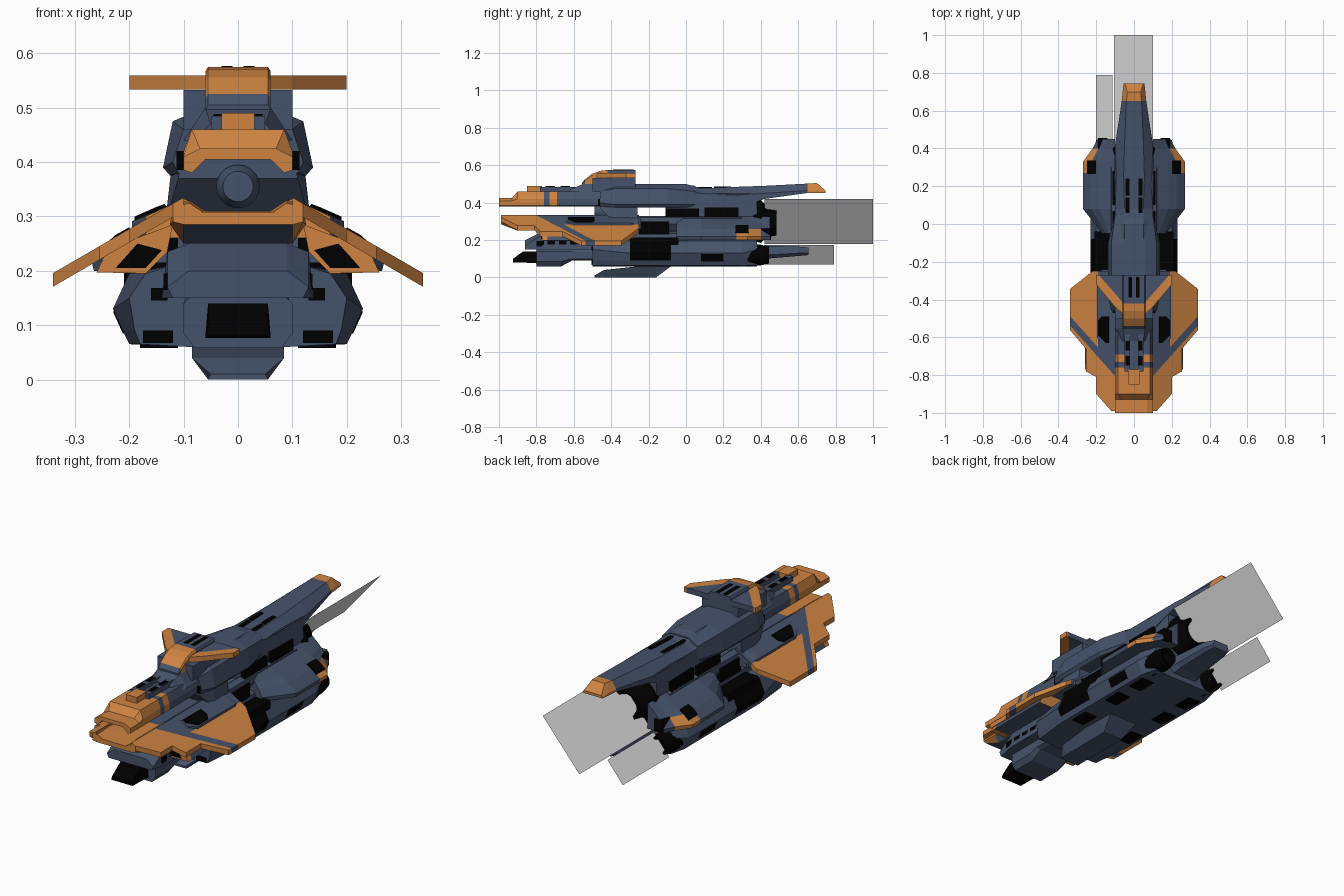
import bpy, bmesh, math
from mathutils import Vector

cube = bpy.data.objects.get("Cube")
if cube:
    bpy.data.objects.remove(cube, do_unlink=True)


def material(name, rgb):
    m = bpy.data.materials.new(name)
    m.use_nodes = True
    m.diffuse_color = (*rgb, 1)
    m.node_tree.nodes["Principled BSDF"].inputs["Base Color"].default_value = (*rgb, 1)
    return m


SLATE = material("slate blue", (.062, .086, .146))
ORANGE = material("burnt orange", (.62, .23, .055))
BLACK = material("matte black", (0, 0, 0))
GREY = material("exhaust grey", (.8, .8, .8))


def finish(name, bm, mats, rule=None, both=False):
    """Mirror if asked, paint faces by rule(x, y, z) and link the object."""
    if both:
        extra = bmesh.ops.duplicate(bm, geom=bm.verts[:] + bm.edges[:] + bm.faces[:])
        for v in extra["geom"]:
            if isinstance(v, bmesh.types.BMVert):
                v.co.x = -v.co.x
    bmesh.ops.recalc_face_normals(bm, faces=bm.faces[:])
    if rule:
        for f in bm.faces:
            c = f.calc_center_median()
            f.material_index = int(rule(abs(c.x), c.y, c.z))
    mesh = bpy.data.meshes.new(name)
    bm.to_mesh(mesh)
    bm.free()
    for m in mats:
        mesh.materials.append(m)
    obj = bpy.data.objects.new(name, mesh)
    bpy.context.scene.collection.objects.link(obj)
    return obj


def loft(name, rings, *mats, rule=None, half=True, both=False):
    """Skin (y, [(x, z)...]) sections; half sections are mirrored over x = 0."""
    bm = bmesh.new()
    loops = []
    for y, pts in rings:
        full = list(pts) + ([(-x, z) for x, z in reversed(pts)] if half else [])
        loops.append([bm.verts.new((x, y, z)) for x, z in full])
    n = len(loops[0])
    for a, b in zip(loops, loops[1:]):
        for i in range(n):
            j = (i + 1) % n
            bm.faces.new((a[i], a[j], b[j], b[i]))
    bm.faces.new(loops[0])
    bm.faces.new(loops[-1])
    return finish(name, bm, mats, rule, both)


def box(name, xs, ys, zs, mat, both=False):
    pts = [(xs[0], zs[0]), (xs[1], zs[0]), (xs[1], zs[1]), (xs[0], zs[1])]
    return loft(name, [(y, pts) for y in ys], mat, half=False, both=both)


def lathe(name, x, z, steps, mat, both=False, sides=20):
    """Round part along y from (y, radius) steps."""
    turn = [math.tau * i / sides for i in range(sides)]
    rings = [(y, [(x + r * math.cos(a), z + r * math.sin(a)) for a in turn]) for y, r in steps]
    obj = loft(name, rings, mat, half=False, both=both)
    bpy.ops.object.select_all(action="DESELECT")
    bpy.context.view_layer.objects.active = obj
    obj.select_set(True)
    bpy.ops.object.shade_smooth_by_angle(angle=math.radians(40))


def wing(name, outline, height, thick, mats, cuts, rule):
    """Mirrored plate from an xy outline, with height(x) and cut lines for paint."""
    bm = bmesh.new()
    face = bm.faces.new([bm.verts.new((x, y, height(x))) for x, y in outline])
    out = bmesh.ops.extrude_face_region(bm, geom=[face])
    for v in out["geom"]:
        if isinstance(v, bmesh.types.BMVert):
            v.co.z -= thick
    for co, no in cuts:
        bmesh.ops.bisect_plane(bm, geom=bm.verts[:] + bm.edges[:] + bm.faces[:],
                               plane_co=Vector(co), plane_no=Vector(no))
    finish(name, bm, mats, rule, both=True)


# Upper nose boom
snout = [(.07, .425), (.1, .41), (.1, .385), (.085, .38), (.06, .405)]
boom = [(.085, .46), (.1, .42), (.1, .385), (.085, .38), (.06, .405)]
loft("upper_boom", [(-1, snout), (-.93, snout), (-.9, boom), (-.76, boom), (-.73, boom),
                    (-.69, boom), (-.45, boom)], ORANGE, SLATE,
     rule=lambda x, y, z: y > -.69 or -.76 < y < -.73)
box("sensor_hump", (-.03, .03), (-.85, -.77), (.45, .49), ORANGE)
box("boom_rail", (.02, .05), (-.78, -.56), (.45, .485), SLATE, True)
box("boom_core", (-.02, .02), (-.77, -.56), (.45, .465), SLATE)
for y in (-.75, -.67):
    box("rail_slot", (.025, .045), (y, y + .05), (.48, .488), BLACK, True)
loft("bridge_plinth", [(-.62, [(.05, .47), (.08, .44)]), (-.55, [(.06, .5), (.1, .44)]),
                       (-.25, [(.06, .5), (.1, .44)])], SLATE)

# Bridge with orange visor and swept delta winglets
loft("bridge", [(y, [(.055, z), (.06, z - .008), (.06, .47)]) for y, z in
                ((-.557, .505), (-.54, .525), (-.5, .555), (-.46, .57), (-.42, .575), (-.27, .575))],
     ORANGE, SLATE, rule=lambda x, y, z: y > -.42 or y < -.535 or z < .48)
box("bridge_side", (.05, .1), (-.5, -.27), (.46, .532), SLATE, True)
wing("bridge_winglet", [(.055, -.48), (.1, -.44), (.2, -.32), (.2, -.27), (.055, -.27)],
     lambda x: .559, .026, [ORANGE, SLATE],
     cuts=[((.055, -.42, 0), (-1.14, 1, 0))],
     rule=lambda x, y, z: y + .42 > 1.14 * (x - .055) + .001)
box("bridge_vent", (.01, .03), (-.39, -.28), (.57, .577), BLACK, True)

# Upper hull, neck and window pillars
shoulder = [(.06, .5), (.12, .475), (.138, .39), (.125, .375)]
loft("upper_hull", [(-.46, [(.06, .47), (.1, .46), (.12, .4), (.11, .38)]), (-.38, shoulder),
                    (-.1, shoulder), (.05, [(.05, .49), (.1, .46), (.1, .39), (.09, .375)])], SLATE)
box("shoulder_grille", (.095, .113), (-.47, -.45), (.385, .42), BLACK, True)
loft("neck", [(-.46, [(.1, .41), (.11, .37)]), (-.37, [(.12, .41), (.135, .28)]),
              (-.26, [(.12, .41), (.135, .28)])], SLATE)
box("rear_core", (-.1, .1), (-.11, .38), (.2, .45), SLATE)
box("core_vent_front", (.09, .115), (-.11, .07), (.305, .37), BLACK, True)
box("core_vent_rear", (.09, .115), (.1, .28), (.31, .375), BLACK, True)
lathe("nose_cannon", 0, .355, [(-.49, .028), (-.48, .03), (-.465, .04), (-.36, .04)], SLATE)

# Spine running to the tail tip
loft("spine", [(-.3, [(.05, .5), (.1, .46), (.1, .42)]), (0, [(.05, .5), (.1, .46), (.1, .4)]),
               (.08, [(.05, .477), (.1, .45), (.1, .38)]), (.25, [(.055, .484), (.105, .44), (.105, .36)]),
               (.42, [(.05, .49), (.1, .45), (.1, .42)]), (.65, [(.04, .502), (.065, .465), (.065, .452)]),
               (.7, [(.035, .505), (.06, .465), (.06, .452)]), (.745, [(.05, .465), (.055, .455), (.055, .452)])],
     SLATE, ORANGE, rule=lambda x, y, z: y > .65)
for name, y, top in (("spine_vent_front", .05, .483), ("spine_vent_rear", .15, .487)):
    box(name, (.025, .045), (y, y + .09), (.47, top), BLACK, True)

# Lower nose boom with a hollow top, and keel
deck = [(.06, .31), (.09, .33), (.12, .32), (.125, .285), (.1, .25)]
loft("lower_boom", [(-.99, [(.065, .308), (.09, .325), (.12, .315), (.12, .29), (.1, .285)]),
                    (-.9, deck), (-.72, deck), (.3, deck)], ORANGE, SLATE,
     rule=lambda x, y, z: y > -.72 or z < .27)
box("deck_vent", (.11, .131), (-.25, -.09), (.23, .3), BLACK, True)
loft("keel", [(-.86, [(.09, .2), (.13, .17), (.12, .15)]), (-.76, [(.09, .25), (.13, .235), (.14, .15)]),
              (.35, [(.09, .25), (.13, .235), (.14, .15)])], SLATE)
loft("intake_frame", [(y, [(.12, .285), (.13, .235), (.17, .195), (.26, .197), (.24, .24)])
                      for y in (-.77, -.74, -.4)], ORANGE, SLATE,
     rule=lambda x, y, z: y > -.73 and z < .23, half=False, both=True)
loft("intake_grille", [(y, [(.14, .238), (.17, .205), (.225, .205), (.185, .25)])
                       for y in (-.775, -.75)], BLACK, half=False, both=True)
for i in range(4):
    box("keel_port", (.1, .137), (-.8 + .06 * i, -.76 + .06 * i), (.165, .195), BLACK, True)


# Drooping main wings with a diagonal stripe
def behind(x, y):
    return y + .78 - 1.12 * (x - .1)


wing("main_wing", [(.1, -.99), (.12, -.99), (.2, -.9), (.2, -.81), (.255, -.78), (.255, -.66),
                   (.34, -.56), (.34, -.345), (.22, -.25), (.1, -.25)],
     lambda x: .335 - .58 * (x - .1), .025, [ORANGE, SLATE],
     cuts=[((.1, -.805, 0), (-1.12, 1, 0)), ((.1, -.755, 0), (-1.12, 1, 0)), ((.19, 0, 0), (1, 0, 0))],
     rule=lambda x, y, z: abs(behind(x, y)) < .026 or (behind(x, y) > 0 and x < .19))
loft("wing_root", [(-.64, [(.06, .31), (.1, .333), (.17, .3), (.17, .26)]),
                   (-.6, [(.06, .31), (.1, .333), (.195, .291), (.195, .26)]),
                   (-.3, [(.06, .31), (.1, .333), (.195, .291), (.195, .26)]),
                   (-.24, [(.06, .305), (.1, .325), (.17, .28), (.17, .26)])], SLATE, ORANGE,
     rule=lambda x, y, z: y < -.635)
loft("wing_vent", [(y, [(.13, .315), (.135, .323), (x, .324 - .44 * (x - .135)), (x, .28)])
                   for y, x in ((-.63, .15), (-.59, .19), (-.51, .19), (-.49, .17))], BLACK, half=False, both=True)

# Chin gun and belly fin
chin = [(.09, .15), (.1, .14), (.1, .085), (.08, .058)]
loft("chin_block", [(-.8, chin), (-.67, chin), (-.61, [(.09, .15), (.1, .14), (.1, .1), (.08, .09)]),
                    (-.35, [(.09, .17), (.1, .14), (.1, .1), (.08, .09)])], SLATE)
loft("chin_gun", [(-.925, [(.055, .1), (.06, .08)]), (-.87, [(.055, .14), (.06, .08)]),
                  (-.78, [(.055, .14), (.06, .075)])], BLACK)
loft("belly_fin", [(-.49, [(.05, .01), (.055, 0)]), (-.44, [(.085, .04), (.055, 0)]),
                   (-.16, [(.085, .07), (.055, 0)]), (-.08, [(.085, .08), (.08, .06)])], SLATE)

# Lower hull
side = [(.12, .21), (.2, .195), (.23, .13), (.212, .09), (.2, .065), (.09, .06)]
slim = [(.12, .21), (.17, .195), (.2, .15), (.19, .09), (.18, .065), (.09, .06)]
loft("lower_hull", [(-.5, slim), (-.3, side), (-.08, side), (.3, side), (.38, slim)], SLATE, BLACK,
     rule=lambda x, y, z: -.3 < y < -.08 and .15 < x and z > .08)
box("frame_rib", (.12, .21), (-.28, -.04), (.17, .215), BLACK, True)
box("hull_grille_low", (.12, .175), (-.506, -.49), (.067, .09), BLACK, True)
box("hull_grille_high", (.13, .16), (-.506, -.49), (.145, .168), BLACK, True)
loft("hull_vent", [(y, [(.18, .125), (.23, .125), (.212, .085), (.18, .085)]) for y in (.08, .2)],
     BLACK, half=False, both=True)
for y in (-.25, 0, .18):
    box("belly_vent", (.11, .18), (y, y + .1), (.058, .07), BLACK, True)


# Rear side pods
def pod(k):
    return [(.1 + (x - .1) * k, z) for x, z in
            ((0.1, .325), (.18, .285), (.225, .26), (.27, .22), (.265, .2), (.1, .2))]


loft("rear_pod", [(y, pod(k)) for y, k in ((-.05, .4), (.08, 1), (.27, 1), (.33, 1), (.4, .7), (.45, .55))],
     SLATE, ORANGE, rule=lambda x, y, z: .27 < y < .4 and x > .205, half=False, both=True)
loft("pod_vent", [(y, [(.2, .25), (.2, .28), (.225, .266), (.25, .244), (.25, .22)]) for y in (.265, .335)],
     BLACK, half=False, both=True)
box("pod_exhaust", (.14, .19), (.4, .455), (.2, .262), BLACK, True)

# Engines, tail boom and exhaust sheets
lathe("main_engine", 0, .3, [(.34, .1), (.4, .115), (.43, .085), (.485, .075), (.48, .06), (.42, .04)], BLACK)
lathe("side_engine", .155, .12, [(.28, .05), (.33, .058), (.4, .055), (.445, .045), (.44, .035), (.4, .02)],
      BLACK, True)
loft("tail_boom", [(.3, [(.09, .18), (.1, .09), (.08, .065)]), (.42, [(.07, .17), (.08, .12), (.06, .1)]),
                   (.6, [(.06, .165), (.065, .13), (.05, .115)]), (.655, [(.04, .16), (.05, .13), (.04, .12)])], SLATE)
for name, (x0, x1), (y0, y1), (z0, z1) in (
        ("main_exhaust", (-.105, .1), (.42, 1), (.18, .42)),
        ("side_exhaust", (-.2, -.115), (.42, .79), (.07, .175))):
    sheet = bmesh.new()
    sheet.faces.new([sheet.verts.new(p) for p in
                     ((x0, y0, z0), (x1, y0, z1), (x1, y1, z1), (x0, y1, z0))])
    finish(name, sheet, [GREY])
